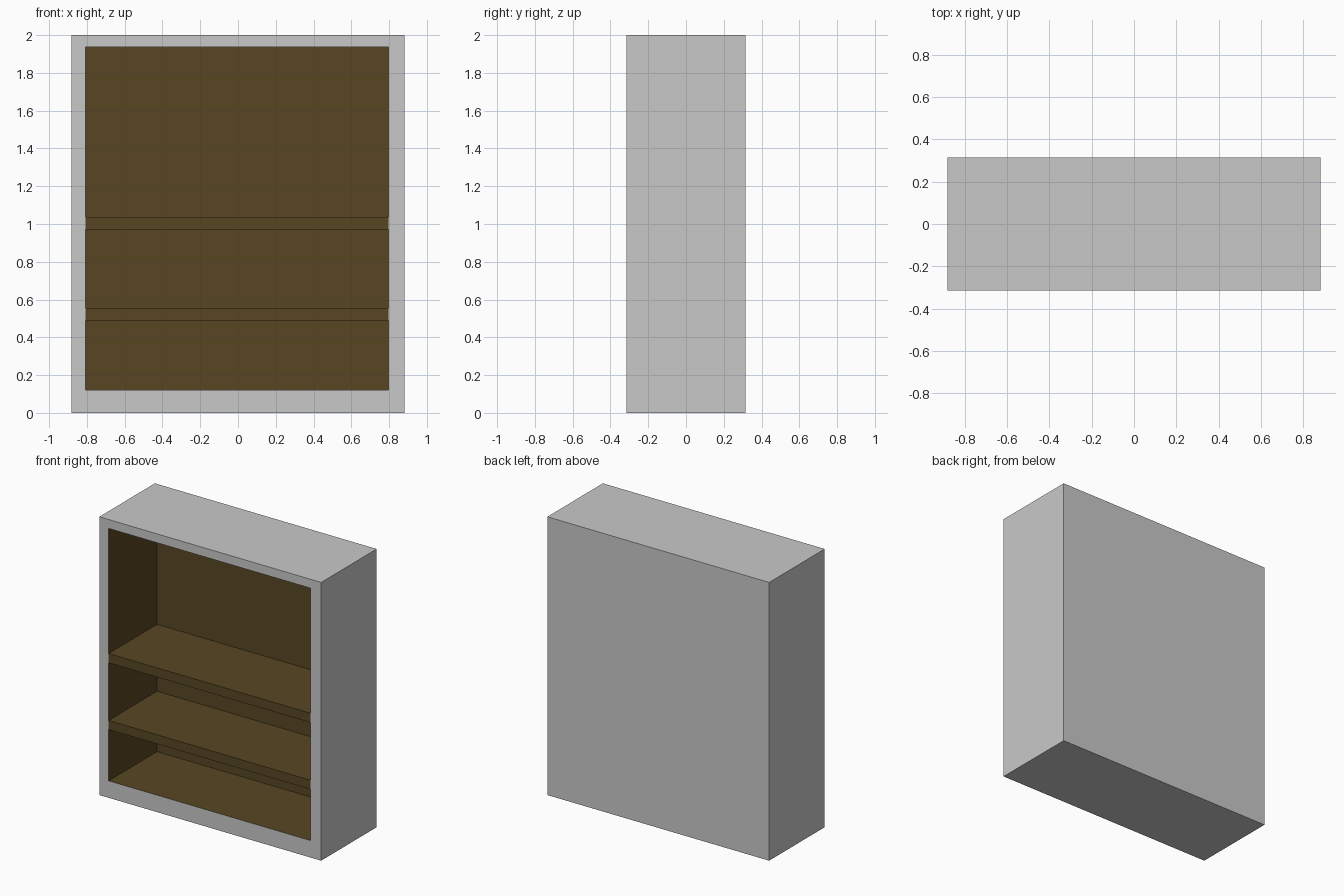
import bpy, bmesh
from mathutils import Vector

if "Cube" in bpy.data.objects:
    bpy.data.objects.remove(bpy.data.objects["Cube"])

HALF_W, HALF_D, HEIGHT = 0.882, 0.315, 2.0
LEFT, RIGHT, FLOOR, CEILING = -0.808, 0.798, 0.122, 1.936
BACK = 0.235


def material(name, colour):
    mat = bpy.data.materials.new(name)
    mat.use_nodes = True
    mat.diffuse_color = colour
    mat.node_tree.nodes["Principled BSDF"].inputs["Base Color"].default_value = colour
    return mat


grey = material("light_grey", (0.584, 0.584, 0.584, 1))
brown = material("dark_brown_wood", (0.098, 0.061, 0.017, 1))


def finish(name, bm, *mats):
    mesh = bpy.data.meshes.new(name)
    bm.to_mesh(mesh)
    bm.free()
    for mat in mats:
        mesh.materials.append(mat)
    obj = bpy.data.objects.new(name, mesh)
    bpy.context.collection.objects.link(obj)
    return obj


def box(low, high):
    bm = bmesh.new()
    bmesh.ops.create_cube(bm, size=1)
    for v in bm.verts:
        v.co = Vector(high[i] if v.co[i] > 0 else low[i] for i in range(3))
    bm.normal_update()
    return bm


# Cabinet: a solid block whose front is inset and pushed in to form the recess
bm = box((-HALF_W, -HALF_D, 0), (HALF_W, HALF_D, HEIGHT))
front = next(f for f in bm.faces if f.normal.y < -0.9)
bmesh.ops.inset_individual(bm, faces=[front], thickness=0.07)
for v in front.verts:
    v.co.x = RIGHT if v.co.x > 0 else LEFT
    v.co.z = CEILING if v.co.z > HEIGHT / 2 else FLOOR
rim = set(front.verts)
pocket = bmesh.ops.extrude_face_region(bm, geom=[front])["geom"]
for v in (g for g in pocket if isinstance(g, bmesh.types.BMVert)):
    v.co.y = BACK
if front.is_valid:
    bmesh.ops.delete(bm, geom=[front], context="FACES_ONLY")

# Wood lining: every face that reaches behind the opening
bmesh.ops.recalc_face_normals(bm, faces=bm.faces)
for f in bm.faces:
    if any(abs(v.co.y - BACK) < 0.001 for v in f.verts):
        f.material_index = 1
finish("cabinet", bm, grey, brown)

# Shelves spanning the recess, flush with the front
for name, bottom, top in (("lower_shelf", 0.49, 0.556), ("upper_shelf", 0.97, 1.037)):
    finish(name, box((LEFT, -HALF_D, bottom), (RIGHT, BACK, top)), brown)
